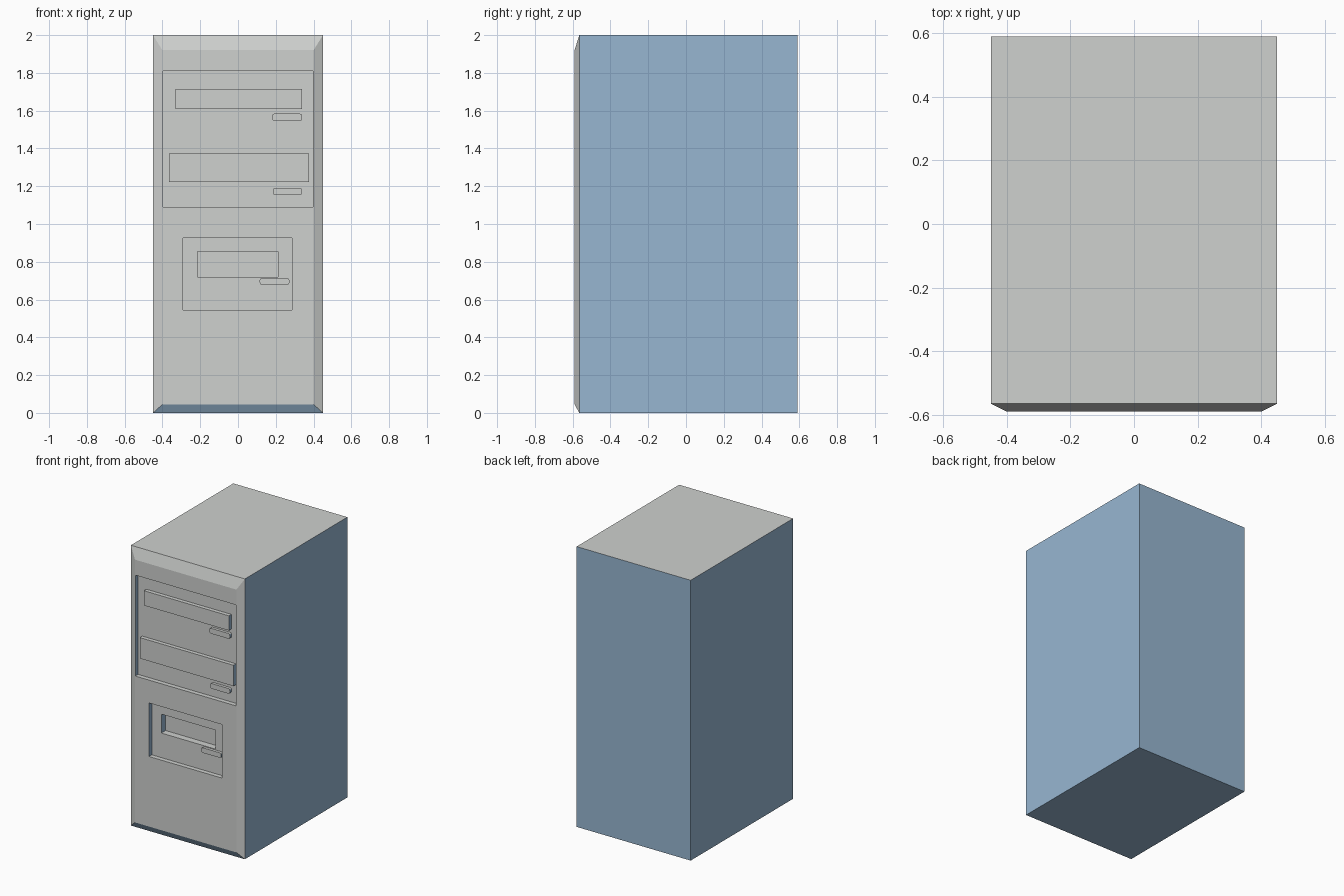
import bpy, bmesh

if "Cube" in bpy.data.objects:
    bpy.data.objects.remove(bpy.data.objects["Cube"])

def material(name, rgb):
    m = bpy.data.materials.new(name)
    m.diffuse_color = (*rgb, 1)
    m.use_nodes = True
    m.node_tree.nodes["Principled BSDF"].inputs["Base Color"].default_value = m.diffuse_color
    return m

GREY = material("light_grey", (0.62, 0.635, 0.62))
BLUE = material("steel_blue", (0.31, 0.47, 0.64))

FRONT, SHOULDER, BACK = -0.59, -0.565, 0.59
RECESS, SLOT = -0.558, -0.51

def box(name, x0, x1, y0, y1, z0, z1, round_by=0.0):
    """Box from its limits, optionally with corners rounded in the front view."""
    bm = bmesh.new()
    bmesh.ops.create_cube(bm, size=1)
    for v in bm.verts:
        v.co = (x1 if v.co.x > 0 else x0, y1 if v.co.y > 0 else y0, z1 if v.co.z > 0 else z0)
    if round_by:
        edges = [e for e in bm.edges if abs(e.verts[0].co.y - e.verts[1].co.y) > 1e-5]
        bmesh.ops.bevel(bm, geom=edges, offset=round_by, segments=3, profile=0.5, affect='EDGES')
    me = bpy.data.meshes.new(name)
    bm.to_mesh(me)
    bm.free()
    ob = bpy.data.objects.new(name, me)
    bpy.context.collection.objects.link(ob)
    return ob

def paint(ob):
    """Grey for faces to the front and top, blue for sides, back and underside."""
    ob.data.materials.clear()
    ob.data.materials.append(GREY)
    ob.data.materials.append(BLUE)
    for p in ob.data.polygons:
        n = p.normal
        p.material_index = int(abs(n.x) > 0.9 or n.y > 0.5 or n.z < -0.3)

def cut(ob, *limits):
    """Cut a rectangular recess and remove the cutter."""
    cutter = box("cutter", *limits)
    cutter.hide_render = True
    mod = ob.modifiers.new("recess", 'BOOLEAN')
    mod.operation, mod.solver, mod.object = 'DIFFERENCE', 'EXACT', cutter
    bpy.context.view_layer.objects.active = ob
    bpy.ops.object.modifier_apply(modifier=mod.name)
    bpy.data.objects.remove(cutter)

# Case with a chamfered front
case = box("case", -0.45, 0.45, SHOULDER, BACK, 0, 2)
bm = bmesh.new()
bm.from_mesh(case.data)
front = min(bm.faces, key=lambda f: f.calc_center_median().y)
bmesh.ops.inset_individual(bm, faces=[front], thickness=0.04)
for v in front.verts:
    v.co = (0.40 if v.co.x > 0 else -0.40, FRONT, 1.92 if v.co.z > 1 else 0.045)
bmesh.ops.recalc_face_normals(bm, faces=bm.faces)
bm.to_mesh(case.data)
bm.free()

# Upper drive bay, lower drive bay, disk slot
cut(case, -0.398, 0.398, -0.7, RECESS, 1.09, 1.81)
cut(case, -0.29, 0.287, -0.7, RECESS, 0.545, 0.927)
cut(case, -0.215, 0.213, -0.7, SLOT, 0.72, 0.855)
paint(case)

# Drive trays
for name, x0, x1, z0, z1 in (("upper_tray", -0.332, 0.338, 1.61, 1.715),
                             ("lower_tray", -0.365, 0.375, 1.223, 1.372)):
    paint(box(name, x0, x1, -0.586, RECESS + 0.005, z0, z1))

# Eject buttons
for name, x0, x1, z0, z1 in (("upper_button", 0.18, 0.34, 1.546, 1.584),
                             ("lower_button", 0.185, 0.34, 1.154, 1.191),
                             ("disk_button", 0.115, 0.272, 0.678, 0.714)):
    paint(box(name, x0, x1, -0.578, RECESS + 0.005, z0, z1, 0.012))
